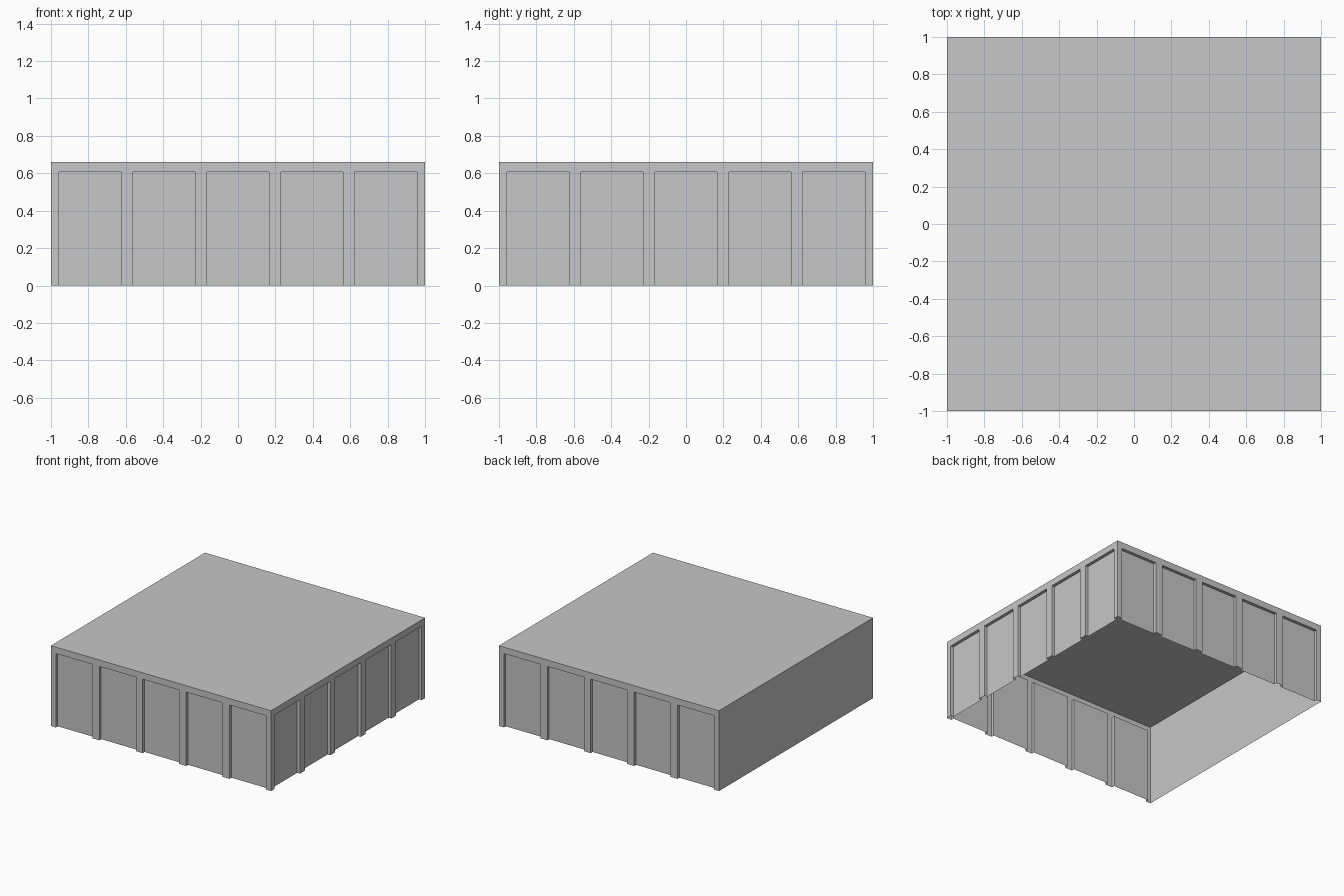
import bpy
import bmesh
from math import radians
from mathutils import Matrix, Vector

HEIGHT = 0.66        # overall height
PANEL_TOP = 0.607    # top of the recessed bays
PANEL_WIDTH = 0.332
PITCH = 0.395        # spacing between bay centres
DEPTH = 0.025        # recess depth
BAYS = 5

cube = bpy.data.objects.get("Cube")
if cube:
    bpy.data.objects.remove(cube, do_unlink=True)

grey = bpy.data.materials.new("plain grey")
colour = (0.57, 0.57, 0.57, 1)
grey.use_nodes = True
grey.diffuse_color = colour
grey.node_tree.nodes["Principled BSDF"].inputs["Base Color"].default_value = colour


def make_object(name, quads, turn=0):
    """Join quads into one open shell, turned about the vertical axis."""
    bm = bmesh.new()
    for quad in quads:
        bm.faces.new([bm.verts.new(Vector(p)) for p in quad])
    bmesh.ops.remove_doubles(bm, verts=bm.verts, dist=0.0001)
    bmesh.ops.rotate(bm, verts=bm.verts, matrix=Matrix.Rotation(radians(turn), 3, "Z"))
    mesh = bpy.data.meshes.new(name)
    bm.to_mesh(mesh)
    bm.free()
    mesh.materials.append(grey)
    bpy.context.collection.objects.link(bpy.data.objects.new(name, mesh))


def upright(a, b, low, high):
    """Vertical quad standing on the plan line a-b."""
    return [(*a, low), (*b, low), (*b, high), (*a, high)]


def panelled_wall():
    """Front-facing wall with a row of bays recessed down to the ground."""
    back = -1 + DEPTH
    plan = [(-1, -1)]
    quads = []
    for i in range(BAYS):
        centre = (i - (BAYS - 1) / 2) * PITCH
        left, right = centre - PANEL_WIDTH / 2, centre + PANEL_WIDTH / 2
        plan += [(left, -1), (left, back), (right, back), (right, -1)]
        # underside of the header above each bay
        quads.append([(left, back, PANEL_TOP), (right, back, PANEL_TOP),
                      (right, -1, PANEL_TOP), (left, -1, PANEL_TOP)])
    plan.append((1, -1))
    # posts, bay sides and bay backs
    quads += [upright(a, b, 0, PANEL_TOP) for a, b in zip(plan, plan[1:])]
    # continuous header
    rim = [p for p in plan if p[1] == -1]
    quads += [upright(a, b, PANEL_TOP, HEIGHT) for a, b in zip(rim, rim[1:])]
    return quads


# Three panelled walls: front, left (+x) and back
for name, turn in (("front_wall", 0), ("left_wall", 90), ("back_wall", 180)):
    make_object(name, panelled_wall(), turn)

# Plain wall on the remaining side
make_object("plain_right_wall", [upright((-1, -1), (1, -1), 0, HEIGHT)], 270)

# Flat roof; the underside stays open
make_object("roof", [[(-1, -1, HEIGHT), (1, -1, HEIGHT), (1, 1, HEIGHT), (-1, 1, HEIGHT)]])
